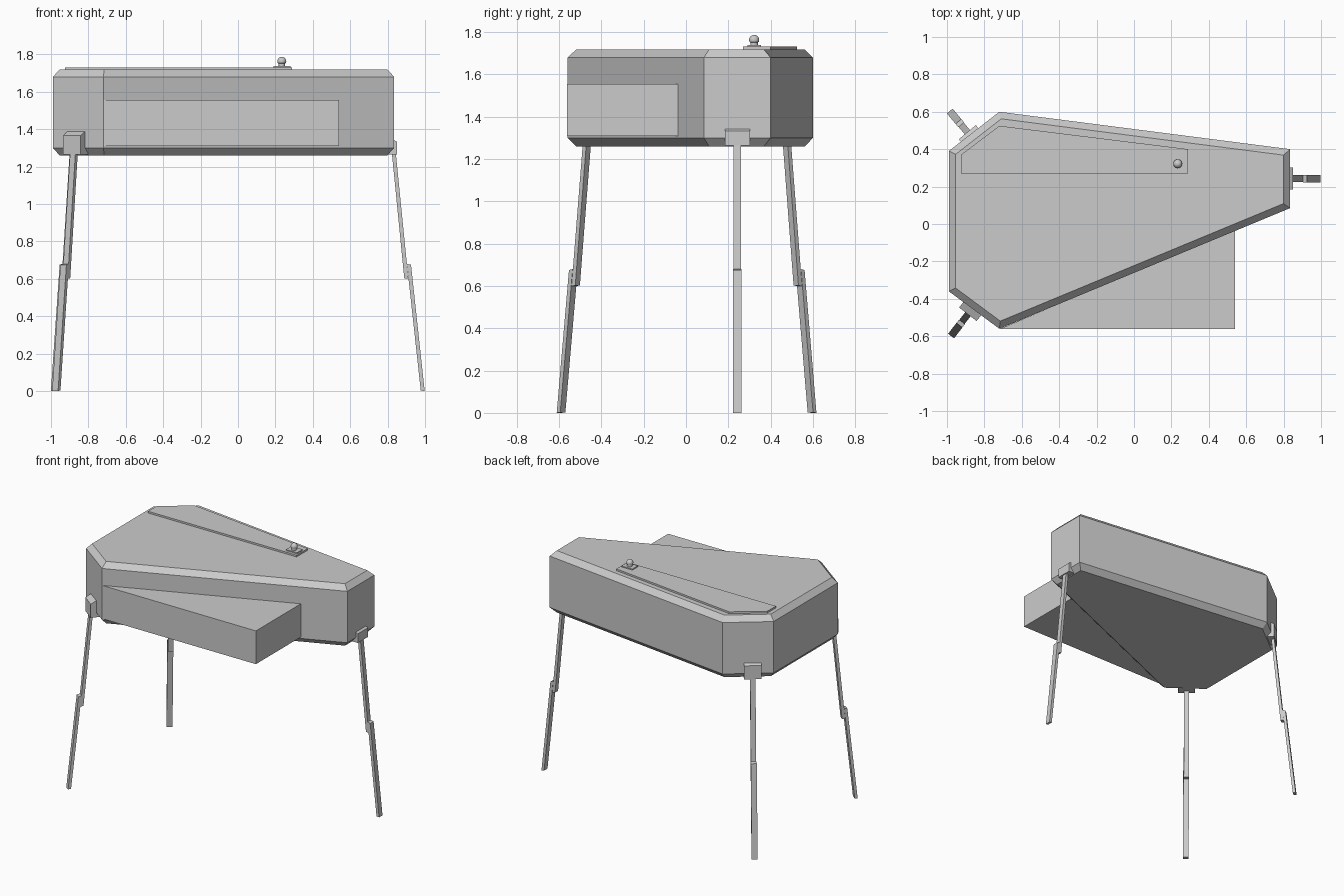
import bpy, bmesh, math
from mathutils import Vector

if "Cube" in bpy.data.objects:
    bpy.data.objects.remove(bpy.data.objects["Cube"])


def finish(name, bm):
    bmesh.ops.recalc_face_normals(bm, faces=bm.faces)
    mesh = bpy.data.meshes.new(name)
    bm.to_mesh(mesh)
    bm.free()
    ob = bpy.data.objects.new(name, mesh)
    bpy.context.collection.objects.link(ob)
    return ob


def loft(name, rings):
    """Skin equal-length closed rings and cap both ends."""
    bm = bmesh.new()
    vs = [[bm.verts.new(p) for p in r] for r in rings]
    n = len(vs[0])
    for a, b in zip(vs, vs[1:]):
        for i in range(n):
            j = (i + 1) % n
            bm.faces.new((a[i], a[j], b[j], b[i]))
    bm.faces.new(vs[0])
    bm.faces.new(vs[-1])
    return finish(name, bm)


def ring(pts, z):
    return [(x, y, z) for x, y in pts]


def inset(pts, d):
    """Uniform inward offset of a clockwise outline."""
    out, n = [], len(pts)
    for i in range(n):
        a, b, c = (Vector(pts[k % n]) for k in (i - 1, i, i + 1))
        u, v = (b - a).normalized(), (c - b).normalized()
        n1, n2 = Vector((u.y, -u.x)), Vector((v.y, -v.x))
        p = b + (n1 + n2) * d / (1 + n1.dot(n2))
        out.append((p.x, p.y))
    return out


# Chamfered body
outline = [(-0.99, 0.39), (-0.72, 0.60), (0.835, 0.40),
           (0.835, 0.085), (-0.72, -0.56), (-0.99, -0.36)]
small = inset(outline, 0.036)
loft("body", [ring(small, 1.26), ring(outline, 1.30),
              ring(outline, 1.68), ring(small, 1.718)])

# Swung-out wedge drawer
wedge = [(-0.72, -0.562), (0.54, -0.562), (0.54, -0.03)]
loft("drawer", [ring(wedge, 1.31), ring(wedge, 1.556)])

# Raised strip on the lid
strip = [(-0.925, 0.27), (-0.925, 0.37), (-0.72, 0.525), (0.29, 0.40), (0.29, 0.27)]
loft("lid_strip", [ring(strip, 1.71), ring(strip, 1.731)])

# Knob plate and knob
plate = [(0.19, 0.29), (0.28, 0.29), (0.28, 0.355), (0.19, 0.355)]
loft("knob_plate", [ring(plate, 1.725), ring(plate, 1.739)])
profile = [(0.018, 1.73), (0.018, 1.752)]
profile += [(0.024 * math.cos(math.radians(a)), 1.763 + 0.024 * math.sin(math.radians(a)))
            for a in (-25, 0, 20, 40, 60, 78)]
circle = [(math.cos(i * math.tau / 16), math.sin(i * math.tau / 16)) for i in range(16)]
knob = loft("knob", [[(0.234 + r * c, 0.322 + r * s, z) for c, s in circle]
                     for r, z in profile])
bpy.context.view_layer.objects.active = knob
knob.select_set(True)
bpy.ops.object.shade_smooth_by_angle(angle=math.radians(40))

# Leg side profiles: (distance from the foot's outer tip, height), half width
lower = [(-0.021, 0.003), (0.0, 0.0), (-0.073, 0.675), (-0.095, 0.68)]
upper = [(-0.109, 0.602), (-0.087, 0.60), (-0.157, 1.30), (-0.178, 1.30)]


def leg(name, tip, direction, top):
    d = Vector(direction).normalized()
    side = Vector((-d.y, d.x))

    def part(suffix, prof, half):
        rings = []
        for s in (-half, half):
            rings.append([(*(Vector(tip) + d * r + side * s), z) for r, z in prof])
        loft(name + suffix, rings)

    part("_lower", lower, 0.02)
    part("_upper", upper, 0.018)
    bracket = [(-0.147, 1.265), (-0.147, top), (-0.185, top + 0.022),
               (-0.21, top + 0.022), (-0.21, 1.265)]
    part("_bracket", bracket, 0.059)


leg("right_leg", (0.998, 0.243), (1, 0), 1.332)
leg("front_left_leg", (-0.978, -0.599), (-0.61, -0.79), 1.366)
leg("back_left_leg", (-0.985, 0.604), (-0.64, 0.77), 1.366)
